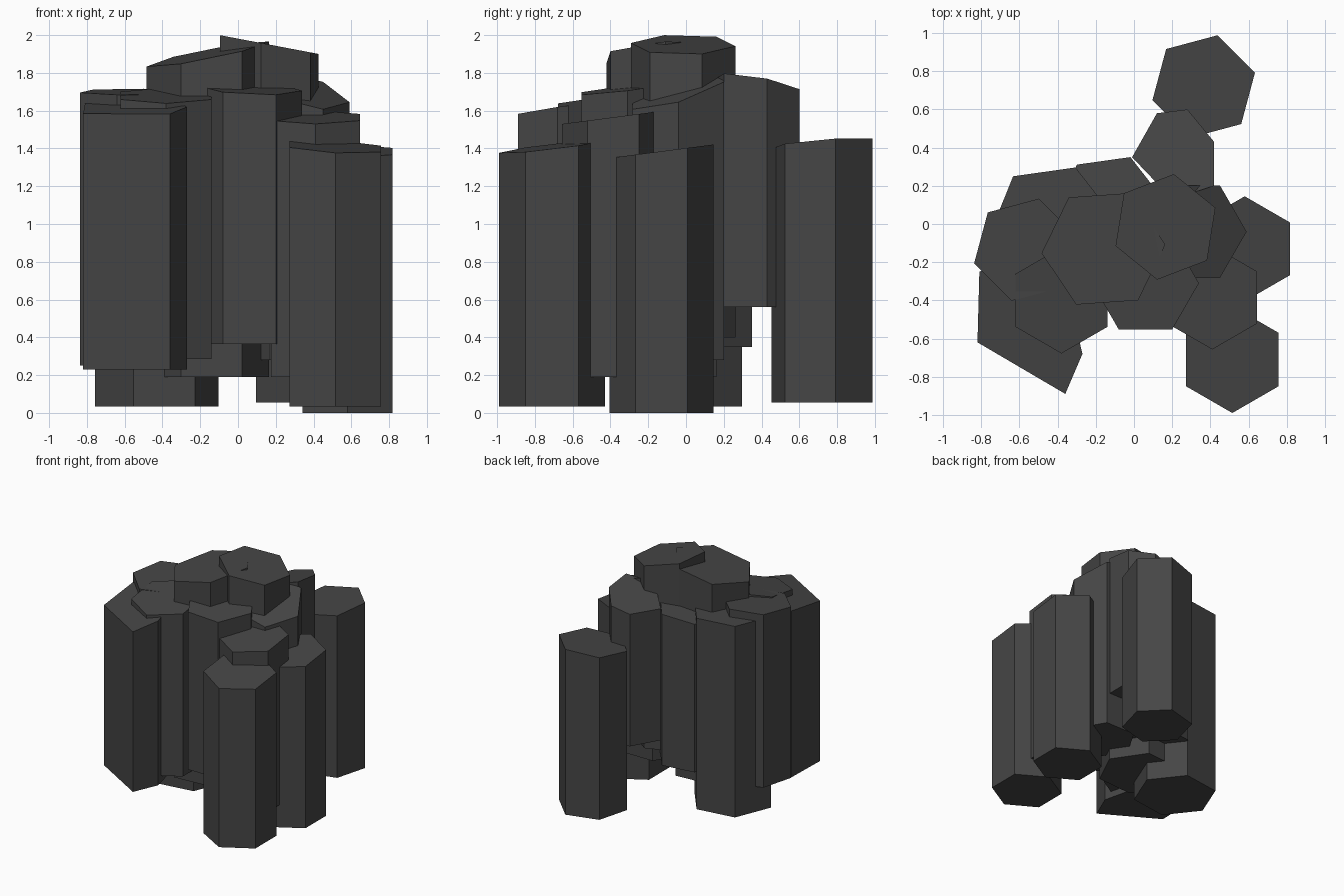
import bpy, bmesh
from math import cos, sin, radians

default_cube = bpy.data.objects.get("Cube")
if default_cube:
    bpy.data.objects.remove(default_cube, do_unlink=True)

# One dark stone colour
stone = bpy.data.materials.new("dark_stone")
stone.use_nodes = True
stone_colour = (0.06, 0.06, 0.06, 1)
stone.diffuse_color = stone_colour
shader = next(n for n in stone.node_tree.nodes if n.type == 'BSDF_PRINCIPLED')
shader.inputs["Base Color"].default_value = stone_colour
shader.inputs["Roughness"].default_value = 0.9


def hexagon(x, y, radius, turn):
    """Corners of a six-sided column, turned by some degrees."""
    angles = [radians(turn + 60 * i) for i in range(6)]
    return [(x + radius * cos(a), y + radius * sin(a)) for a in angles]


def column(name, corners, base, top, slope=(0, 0)):
    """Upright prism with a level base and a tilted top."""
    middle_x = sum(x for x, y in corners) / len(corners)
    middle_y = sum(y for x, y in corners) / len(corners)

    def top_height(x, y):
        return top + slope[0] * (x - middle_x) + slope[1] * (y - middle_y)

    bm = bmesh.new()
    lower = [bm.verts.new((x, y, base)) for x, y in corners]
    upper = [bm.verts.new((x, y, top_height(x, y))) for x, y in corners]
    bm.faces.new(lower)
    bm.faces.new(upper)
    for i in range(len(corners)):
        j = (i + 1) % len(corners)
        bm.faces.new((lower[i], lower[j], upper[j], upper[i]))
    bmesh.ops.recalc_face_normals(bm, faces=bm.faces[:])
    mesh = bpy.data.meshes.new(name)
    bm.to_mesh(mesh)
    bm.free()
    mesh.materials.append(stone)
    obj = bpy.data.objects.new(name, mesh)
    bpy.context.collection.objects.link(obj)
    return obj


# Tall columns in the middle
column("crown_column", hexagon(x=.165, y=-.015, radius=.28, turn=21),
       base=.4, top=1.95, slope=(-.19, 0))
column("inner_column", hexagon(x=-.16, y=-.13, radius=.325, turn=4),
       base=.19, top=1.9, slope=(.2, .08))
column("inner_left_column", hexagon(x=.31, y=-.04, radius=.28, turn=0),
       base=.28, top=1.715, slope=(-.25, .3))

# Front columns
column("front_middle_column", hexagon(x=.06, y=-.31, radius=.28, turn=0),
       base=.365, top=1.72, slope=(-.05, .12))
column("front_inner_right_column", hexagon(x=-.38, y=-.4, radius=.278, turn=30),
       base=.285, top=1.68, slope=(0, .15))
column("front_right_column",
       [(-.81, -.25), (-.82, -.62), (-.36, -.89), (-.27, -.68), (-.35, -.35), (-.6, -.15)],
       base=.23, top=1.625, slope=(.08, .14))
column("front_inner_left_column", hexagon(x=.41, y=-.385, radius=.272, turn=30),
       base=.19, top=1.565, slope=(0, .13))
column("front_left_column", hexagon(x=.515, y=-.71, radius=.28, turn=30),
       base=.035, top=1.41, slope=(-.05, .12))

# Side columns
column("left_column", hexagon(x=.58, y=-.13, radius=.275, turn=30),
       base=0, top=1.385, slope=(0, .13))
column("right_column", hexagon(x=-.57, y=-.135, radius=.277, turn=15),
       base=.25, top=1.7, slope=(0, .06))

# Back columns
column("back_right_column", hexagon(x=-.43, y=-.01, radius=.33, turn=8),
       base=.035, top=1.65)
column("back_middle_column", hexagon(x=-.125, y=.088, radius=.283, turn=8),
       base=.35, top=1.63, slope=(.1, -.05))
column("back_inner_left_column",
       [(.12, .58), (-.01, .35), (.2, .13), (.42, .2), (.42, .43), (.28, .6)],
       base=.56, top=1.73, slope=(.25, -.12))
column("back_left_column", hexagon(x=.365, y=.72, radius=.278, turn=15),
       base=.055, top=1.425, slope=(.08, .08))
